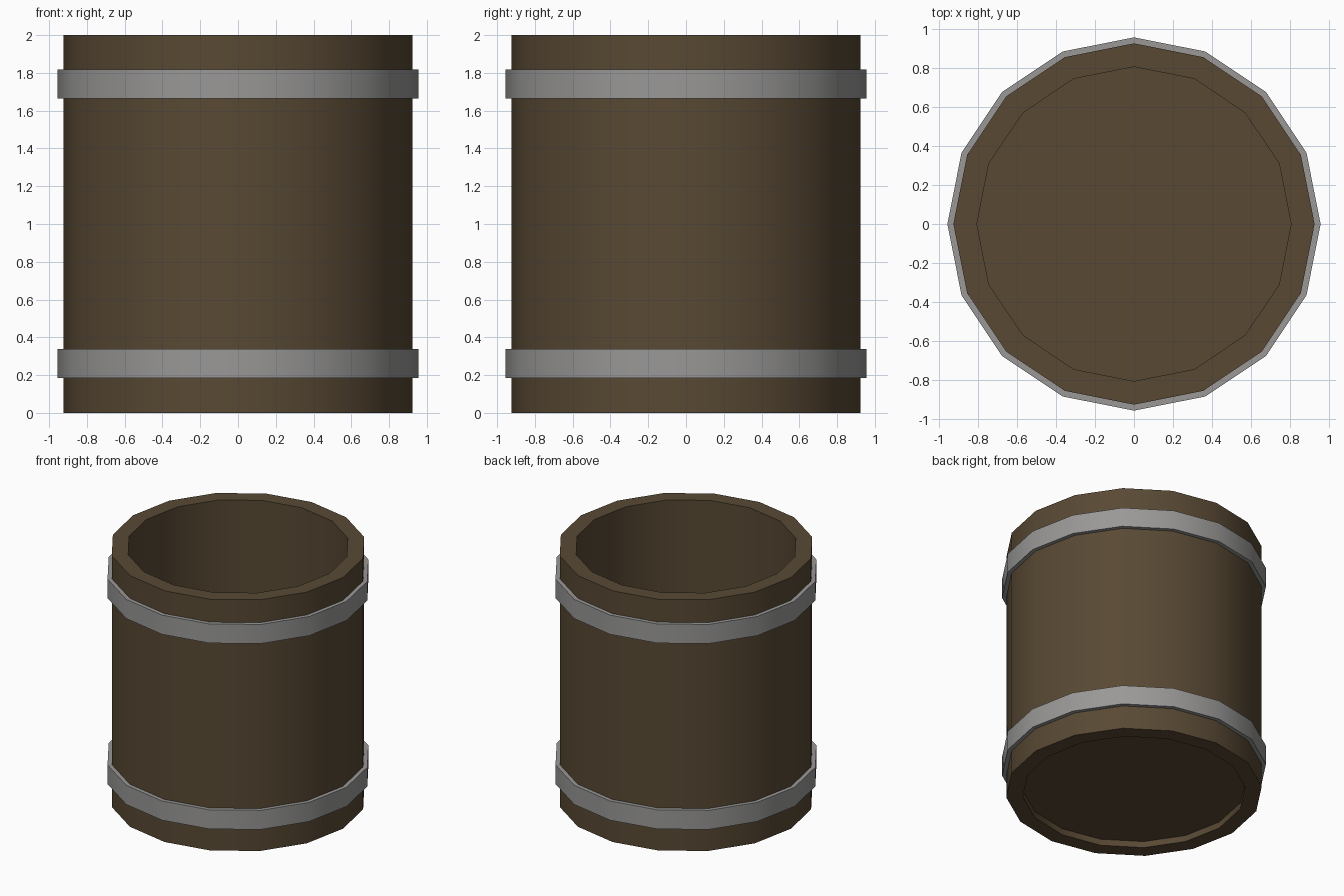
import bpy
import math

if "Cube" in bpy.data.objects:
    bpy.data.objects.remove(bpy.data.objects["Cube"])

SIDES = 16


def material(name, colour):
    m = bpy.data.materials.new(name)
    m.diffuse_color = (*colour, 1)
    m.use_nodes = True
    m.node_tree.nodes["Principled BSDF"].inputs["Base Color"].default_value = m.diffuse_color
    return m


wood = material("dark_wood", (0.098, 0.066, 0.034))
steel = material("grey_metal", (0.32, 0.315, 0.31))


def finish(name, verts, faces, mat):
    mesh = bpy.data.meshes.new(name)
    mesh.from_pydata(verts, [], faces)
    mesh.materials.append(mat)
    ob = bpy.data.objects.new(name, mesh)
    bpy.context.collection.objects.link(ob)
    bpy.ops.object.select_all(action='DESELECT')
    ob.select_set(True)
    bpy.context.view_layer.objects.active = ob
    bpy.ops.object.shade_smooth_by_angle(angle=math.radians(30))
    return ob


def circle(r, z):
    return [(r * math.cos(2 * math.pi * i / SIDES),
             r * math.sin(2 * math.pi * i / SIDES), z) for i in range(SIDES)]


def ring(name, r_out, r_in, z0, z1, mat):
    """Closed tube: a rectangular section turned around z."""
    section = [(r_out, z0), (r_out, z1), (r_in, z1), (r_in, z0)]
    verts = [v for r, z in section for v in circle(r, z)]
    faces = []
    for k in range(4):
        a, b = k * SIDES, (k + 1) % 4 * SIDES
        for i in range(SIDES):
            j = (i + 1) % SIDES
            faces.append((a + i, a + j, b + j, b + i))
    return finish(name, verts, faces, mat)


def disc(name, r, z0, z1, mat):
    verts = circle(r, z0) + circle(r, z1)
    faces = [tuple(reversed(range(SIDES))), tuple(range(SIDES, 2 * SIDES))]
    for i in range(SIDES):
        j = (i + 1) % SIDES
        faces.append((i, j, SIDES + j, SIDES + i))
    return finish(name, verts, faces, mat)


# Open barrel wall and its slightly raised floor
ring("barrel_wall", 0.925, 0.805, 0.0, 2.0, wood)
disc("barrel_floor", 0.806, 0.05, 0.12, wood)

# Two metal hoops
for name, z in (("lower_hoop", 0.185), ("upper_hoop", 1.665)):
    ring(name, 0.956, 0.92, z, z + 0.153, steel)
